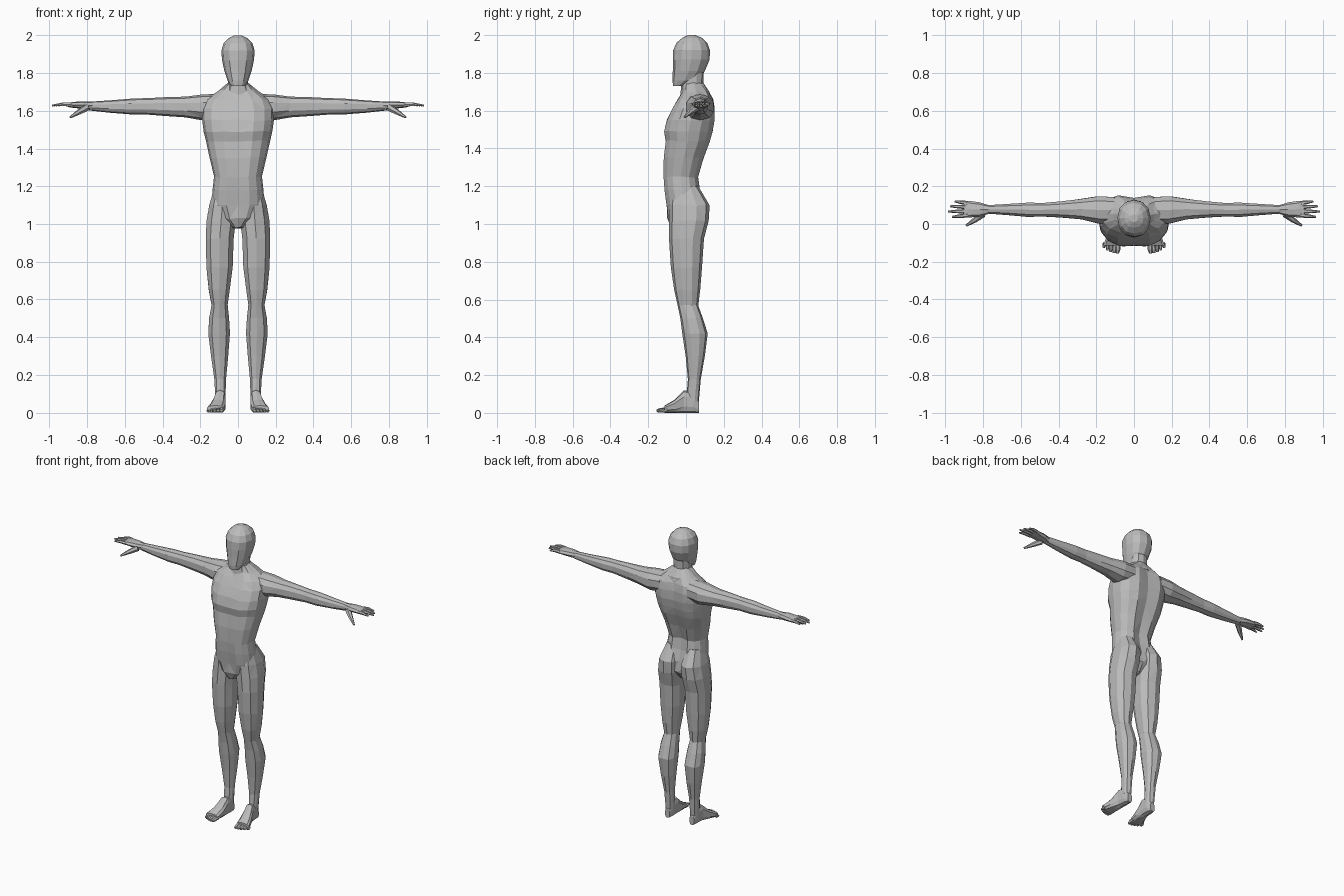
import bpy
import bmesh
import math
import random
from mathutils import Vector

random.seed(4)

default_cube = bpy.data.objects.get("Cube")
if default_cube:
    bpy.data.objects.remove(default_cube, do_unlink=True)

# Single matte grey for the whole figure
GREY = (0.5, 0.5, 0.5, 1.0)
skin = bpy.data.materials.new("plain grey")
skin.use_nodes = True
skin.diffuse_color = GREY
skin.node_tree.nodes["Principled BSDF"].inputs["Base Color"].default_value = GREY

# Direction of a loft: how (along, across, depth) maps to x, y, z
UPWARD = lambda t, a, b: Vector((a, b, t))
SIDEWAYS = lambda t, a, b: Vector((t, a, b))
FORWARD = lambda t, a, b: Vector((a, t, b))


def signed_power(value, power):
    return math.copysign(abs(value) ** power, value)


def bridge(bm, loops):
    """Skin a list of vertex loops and cap both ends."""
    sides = len(loops[0])
    for lower, upper in zip(loops, loops[1:]):
        for i in range(sides):
            j = (i + 1) % sides
            bm.faces.new((lower[i], lower[j], upper[j], upper[i]))
    bm.faces.new(loops[0])
    bm.faces.new(loops[-1])


def loft(bm, rings, direction, sides=12, squareness=0.85, wobble=0.0):
    """Each ring is (along, across min, across max, depth min, depth max)."""
    loops = []
    for along, a_min, a_max, b_min, b_max in rings:
        loop = []
        for i in range(sides):
            angle = math.tau * i / sides
            a = (a_min + a_max + (a_max - a_min) * signed_power(math.sin(angle), squareness)) / 2
            b = (b_min + b_max + (b_max - b_min) * signed_power(math.cos(angle), squareness)) / 2
            shift = random.uniform(-wobble, wobble)
            loop.append(bm.verts.new(direction(along + shift, a, b)))
        loops.append(loop)
    bridge(bm, loops)


def digit(bm, points, radii, sides=6):
    """Tapered finger or toe through a few points."""
    points = [Vector(p) for p in points]
    turn = (points[-1] - points[0]).to_track_quat('Z', 'Y')
    loops = []
    for point, radius in zip(points, radii):
        loop = []
        for i in range(sides):
            angle = math.tau * i / sides
            offset = Vector((math.cos(angle), math.sin(angle), 0)) * radius
            loop.append(bm.verts.new(point + turn @ offset))
        loops.append(loop)
    bridge(bm, loops)


def finish(name, bm, mirrored=False):
    bmesh.ops.triangulate(bm, faces=bm.faces[:])
    bmesh.ops.recalc_face_normals(bm, faces=bm.faces[:])
    mesh = bpy.data.meshes.new(name)
    bm.to_mesh(mesh)
    bm.free()
    mesh.materials.append(skin)
    part = bpy.data.objects.new(name, mesh)
    bpy.context.collection.objects.link(part)
    if mirrored:
        part.modifiers.new("other side", 'MIRROR').use_axis[0] = True
    return part


def symmetric(rows):
    """Turn (height, half width, front, back) rows into rings."""
    return [(z, -w, w, front, back) for z, w, front, back in rows]


# Torso, with grooves down the chest and the spine
bm = bmesh.new()
loft(bm, symmetric([
    (0.98, 0.03, -0.08, 0.05),
    (1.03, 0.10, -0.10, 0.09),
    (1.10, 0.14, -0.11, 0.10),
    (1.18, 0.135, -0.12, 0.08),
    (1.25, 0.127, -0.125, 0.07),
    (1.35, 0.15, -0.125, 0.10),
    (1.44, 0.17, -0.115, 0.135),
    (1.49, 0.182, -0.125, 0.15),
    (1.55, 0.19, -0.11, 0.16),
    (1.61, 0.19, -0.08, 0.16),
    (1.66, 0.17, -0.05, 0.15),
    (1.70, 0.11, -0.02, 0.125),
    (1.75, 0.05, -0.01, 0.09),
]), UPWARD, sides=16, wobble=0.004)
for v in bm.verts:
    if abs(v.co.x) < 0.01 and 1.05 < v.co.z < 1.68:
        v.co.y += 0.01 if v.co.y < 0 else -0.022
finish("torso", bm)

# Neck
bm = bmesh.new()
loft(bm, symmetric([
    (1.68, 0.08, -0.03, 0.13),
    (1.74, 0.055, -0.025, 0.092),
    (1.83, 0.055, -0.02, 0.095),
]), UPWARD, sides=10)
finish("neck", bm)

# Head with a plain, narrowing face
bm = bmesh.new()
loft(bm, symmetric([
    (1.73, 0.035, -0.068, -0.01),
    (1.76, 0.055, -0.072, 0.06),
    (1.81, 0.072, -0.07, 0.10),
    (1.87, 0.085, -0.07, 0.125),
    (1.92, 0.088, -0.068, 0.127),
    (1.96, 0.075, -0.05, 0.112),
    (1.985, 0.05, -0.02, 0.085),
    (2.0, 0.02, 0.01, 0.05),
]), UPWARD, sides=12, squareness=0.9)
finish("head", bm)

# Legs, from the hips and buttocks to the ankles
bm = bmesh.new()
loft(bm, [
    (1.20, 0.03, 0.125, -0.07, 0.065),
    (1.10, 0.01, 0.155, -0.09, 0.125),
    (1.02, 0.008, 0.17, -0.09, 0.12),
    (0.92, 0.02, 0.174, -0.09, 0.095),
    (0.77, 0.025, 0.17, -0.08, 0.085),
    (0.65, 0.042, 0.157, -0.063, 0.075),
    (0.57, 0.053, 0.142, -0.045, 0.065),
    (0.50, 0.045, 0.155, -0.03, 0.09),
    (0.42, 0.04, 0.16, -0.02, 0.115),
    (0.30, 0.05, 0.145, -0.002, 0.10),
    (0.18, 0.062, 0.127, 0.01, 0.078),
    (0.06, 0.066, 0.12, 0.0, 0.068),
], UPWARD, sides=10, wobble=0.004)
finish("legs", bm, mirrored=True)

# Feet, heel to the base of the toes
bm = bmesh.new()
loft(bm, [
    (0.07, 0.075, 0.11, 0.0, 0.06),
    (0.04, 0.065, 0.12, 0.0, 0.11),
    (-0.01, 0.065, 0.125, 0.0, 0.12),
    (-0.06, 0.065, 0.145, 0.0, 0.07),
    (-0.115, 0.072, 0.165, 0.0, 0.038),
], FORWARD, sides=10, squareness=0.7)
# Toes fan outward and shrink towards the little toe
for i in range(5):
    x = 0.084 + i * 0.018
    size = 0.014 - i * 0.0012
    tip = -0.155 + i * i * 0.0018
    digit(bm, [(x, -0.1, 0.017), (x + 0.002, tip + 0.02, size), (x + 0.004, tip, size * 0.8)],
          [size, size, size * 0.6])
finish("feet", bm, mirrored=True)

# Arms held straight out
bm = bmesh.new()
loft(bm, [
    (0.10, 0.0, 0.145, 1.56, 1.69),
    (0.19, 0.0, 0.15, 1.55, 1.686),
    (0.28, 0.022, 0.135, 1.565, 1.675),
    (0.38, 0.032, 0.122, 1.572, 1.672),
    (0.48, 0.038, 0.113, 1.58, 1.667),
    (0.56, 0.036, 0.115, 1.58, 1.665),
    (0.68, 0.047, 0.107, 1.59, 1.655),
    (0.79, 0.055, 0.10, 1.602, 1.648),
], SIDEWAYS, sides=10, wobble=0.006)
finish("arms", bm, mirrored=True)

# Palms, fingers and thumbs
bm = bmesh.new()
loft(bm, [
    (0.77, 0.054, 0.10, 1.603, 1.65),
    (0.82, 0.038, 0.115, 1.61, 1.65),
    (0.87, 0.035, 0.122, 1.615, 1.647),
    (0.90, 0.037, 0.12, 1.62, 1.642),
], SIDEWAYS, sides=8)
for y, spread, reach in [(0.046, -0.008, 0.965), (0.068, -0.002, 0.985),
                         (0.09, 0.004, 0.975), (0.11, 0.01, 0.95)]:
    middle = (0.88 + reach) / 2
    digit(bm, [(0.88, y, 1.632), (middle, y + spread / 2, 1.634), (reach, y + spread, 1.628)],
          [0.012, 0.01, 0.005])
digit(bm, [(0.80, 0.055, 1.618), (0.845, 0.02, 1.592), (0.888, -0.008, 1.565)],
      [0.02, 0.014, 0.006])
finish("hands", bm, mirrored=True)
